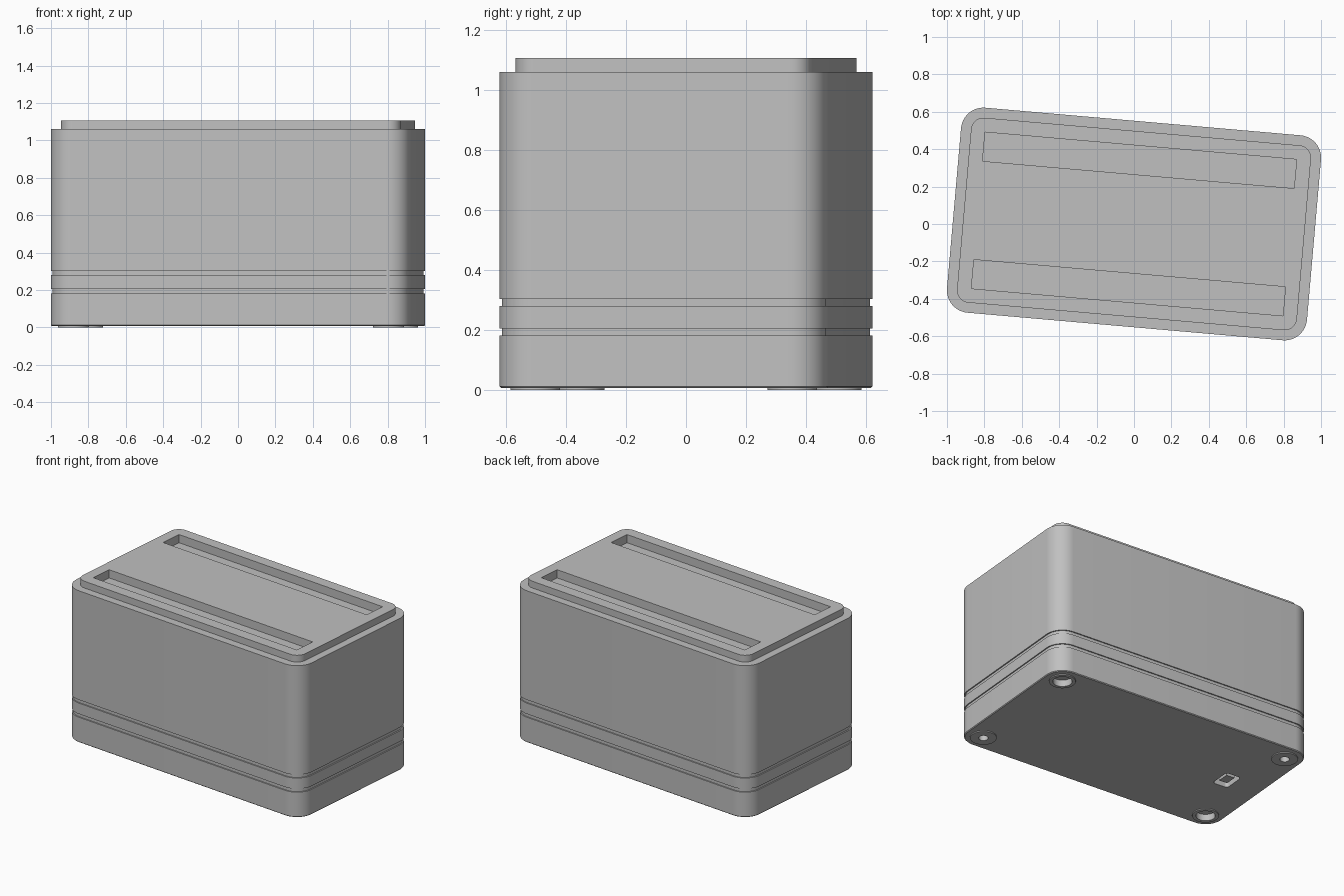
import bpy, bmesh, math
from mathutils import Matrix

if "Cube" in bpy.data.objects:
    bpy.data.objects.remove(bpy.data.objects["Cube"], do_unlink=True)

YAW = math.radians(-5)          # the whole case stands slightly turned
HALF_X, HALF_Y, RADIUS = 0.966, 0.55, 0.12

grey = bpy.data.materials.new("light grey")
grey.use_nodes = True
grey.diffuse_color = (0.53, 0.53, 0.53, 1)
grey.node_tree.nodes["Principled BSDF"].inputs["Base Color"].default_value = grey.diffuse_color


def finish(name, bm):
    bmesh.ops.recalc_face_normals(bm, faces=bm.faces)
    mesh = bpy.data.meshes.new(name)
    bm.to_mesh(mesh)
    bm.free()
    mesh.materials.append(grey)
    obj = bpy.data.objects.new(name, mesh)
    obj.rotation_euler.z = YAW
    bpy.context.collection.objects.link(obj)
    return obj


def outline(hx, hy, r, steps=12):
    """Points around a rounded rectangle."""
    pts = []
    for i, (sx, sy) in enumerate([(1, 1), (-1, 1), (-1, -1), (1, -1)]):
        for k in range(steps + 1):
            a = (i + k / steps) * math.pi / 2
            pts.append((sx * (hx - r) + r * math.cos(a), sy * (hy - r) + r * math.sin(a)))
    return pts


def loft(name, hx, hy, r, profile, x=0, y=0):
    """Stack rounded rectangles; profile is a list of (inset, height)."""
    bm = bmesh.new()
    rings = [[bm.verts.new((px + x, py + y, z)) for px, py in outline(hx - i, hy - i, r - i)]
             for i, z in profile]
    for low, high in zip(rings, rings[1:]):
        for k in range(len(low)):
            n = (k + 1) % len(low)
            bm.faces.new((low[k], low[n], high[n], high[k]))
    bm.faces.new(rings[0])
    bm.faces.new(rings[-1])
    return finish(name, bm)


def box(name, x, y, z, sx, sy, sz):
    bm = bmesh.new()
    bmesh.ops.create_cube(bm, size=1, matrix=Matrix.Translation((x, y, z)) @ Matrix.Diagonal((sx, sy, sz, 1)))
    return finish(name, bm)


def cylinder(name, x, y, z0, z1, r):
    bm = bmesh.new()
    bmesh.ops.create_cone(bm, cap_ends=True, segments=40, radius1=r, radius2=r, depth=z1 - z0,
                          matrix=Matrix.Translation((x, y, (z0 + z1) / 2)))
    return finish(name, bm)


def activate(obj):
    bpy.ops.object.select_all(action='DESELECT')
    obj.select_set(True)
    bpy.context.view_layer.objects.active = obj


def cut(cutter, *targets):
    cutter.hide_render = True
    for obj in targets:
        activate(obj)
        mod = obj.modifiers.new("cut", 'BOOLEAN')
        mod.operation, mod.solver, mod.object = 'DIFFERENCE', 'EXACT', cutter
        bpy.ops.object.modifier_apply(modifier=mod.name)
    bpy.data.objects.remove(cutter, do_unlink=True)


# Case with two shallow grooves and a stepped top rim
profile = [(0.005, 0.007), (0, 0.012)]
for low, high in [(0.182, 0.205), (0.28, 0.303)]:
    profile += [(0, low), (0.008, low), (0.008, high), (0, high)]
profile += [(0, 1.06), (0.054, 1.06), (0.054, 1.107)]
case = loft("case", HALF_X, HALF_Y, RADIUS, profile)

# Long recesses in the lid
for side in (-1, 1):
    cut(box("slot_cutter", 0, side * 0.342, 1.15, 1.672, 0.155, 0.2), case)

# Feet with screw holes, wide and narrow on alternate corners
parts = [case]
for sx in (-1, 1):
    for sy in (-1, 1):
        x, y = sx * (HALF_X - RADIUS), sy * (HALF_Y - RADIUS)
        side = ("front" if sy < 0 else "back") + ("_left" if sx > 0 else "_right")
        foot = cylinder(side + "_foot", x, y, 0, 0.012, 0.083)
        hole = 0.06 if sx == sy else 0.03
        cut(cylinder("hole_cutter", x, y, -0.05, 0.045, hole), case, foot)
        parts.append(foot)

# Socket under the base with its plug block
cut(loft("socket_cutter", 0.055, 0.075, 0.02, [(0, -0.05), (0, 0.06)], x=-0.707), case)
parts.append(box("socket_block", -0.707, 0, 0.04, 0.06, 0.08, 0.05))

for part in parts:
    activate(part)
    bpy.ops.object.shade_smooth_by_angle(angle=math.radians(30))
